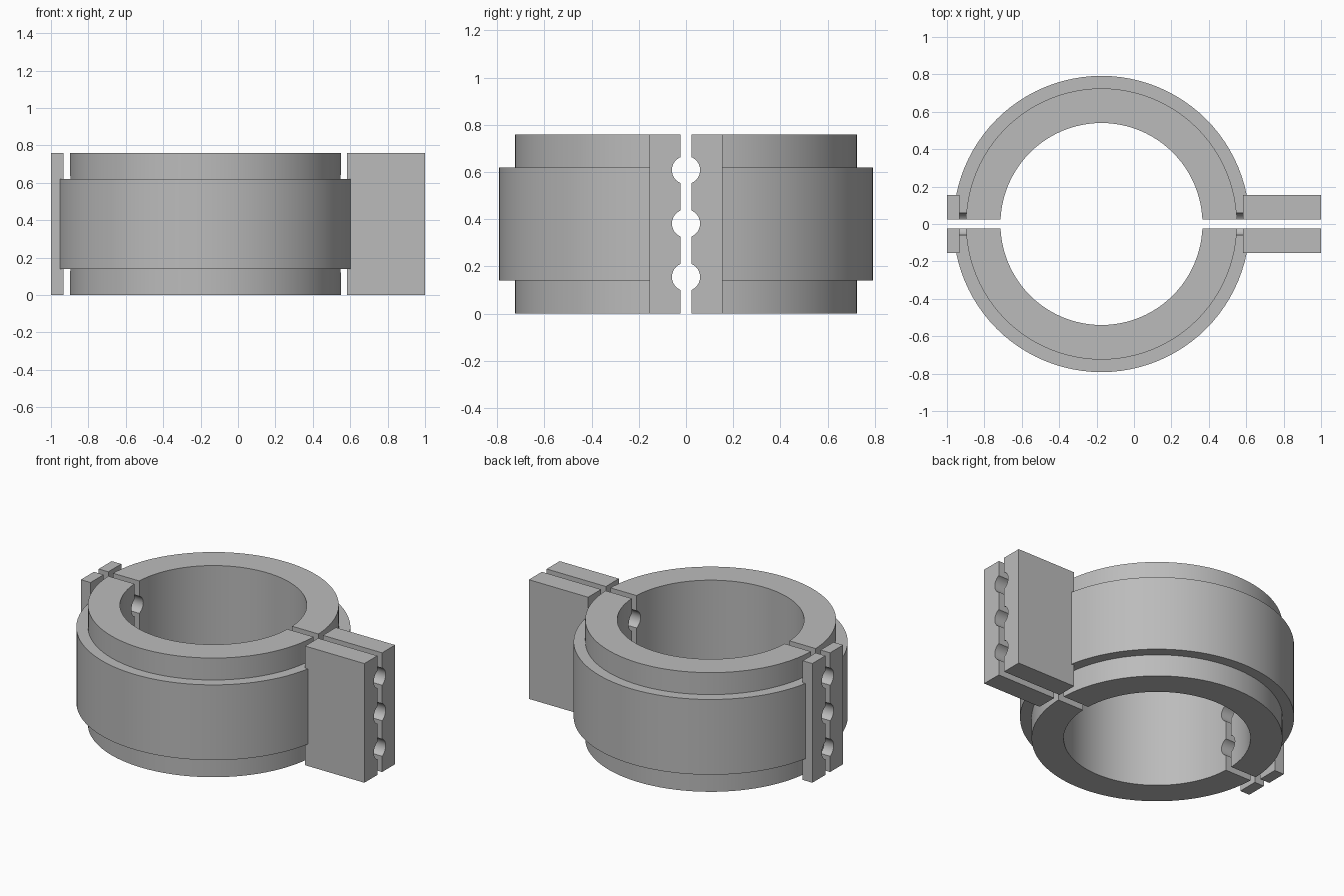
import bpy, bmesh, math
from mathutils import Matrix, Vector

cube = bpy.data.objects.get("Cube")
if cube:
    bpy.data.objects.remove(cube, do_unlink=True)

HEIGHT, STEP = 0.76, 0.14
CENTRE_X = -0.174
BORE, COLLAR, BODY = 0.54, 0.725, 0.792
GAP, FLANGE_Y = 0.024, 0.155

steel = bpy.data.materials.new("plain grey")
steel.use_nodes = True
grey = (0.5, 0.5, 0.5, 1)
steel.diffuse_color = grey
steel.node_tree.nodes["Principled BSDF"].inputs["Base Color"].default_value = grey


def finish(name, bm):
    bmesh.ops.recalc_face_normals(bm, faces=bm.faces)
    mesh = bpy.data.meshes.new(name)
    bm.to_mesh(mesh)
    bm.free()
    mesh.materials.append(steel)
    obj = bpy.data.objects.new(name, mesh)
    bpy.context.collection.objects.link(obj)
    return obj


def box(name, low, high):
    bm = bmesh.new()
    low, high = Vector(low), Vector(high)
    bmesh.ops.create_cube(bm, size=1, matrix=Matrix.Translation((low + high) / 2)
                          @ Matrix.Diagonal((*(high - low), 1)))
    return finish(name, bm)


def combine(target, tool, operation):
    mod = target.modifiers.new(tool.name, 'BOOLEAN')
    mod.operation, mod.object, mod.solver = operation, tool, 'EXACT'
    bpy.context.view_layer.update()
    graph = bpy.context.evaluated_depsgraph_get()
    mesh = bpy.data.meshes.new_from_object(target.evaluated_get(graph))
    target.modifiers.clear()
    target.data = mesh
    bpy.data.objects.remove(tool, do_unlink=True)


# Stepped ring: revolved section
bm = bmesh.new()
section = [(BORE, 0), (COLLAR, 0), (COLLAR, STEP), (BODY, STEP),
           (BODY, HEIGHT - STEP), (COLLAR, HEIGHT - STEP),
           (COLLAR, HEIGHT), (BORE, HEIGHT)]
verts = [bm.verts.new((CENTRE_X + r, 0, z)) for r, z in section]
edges = [bm.edges.new((v, verts[i - 1])) for i, v in enumerate(verts)]
bmesh.ops.spin(bm, geom=verts + edges, cent=(CENTRE_X, 0, 0), axis=(0, 0, 1),
               angle=math.tau, steps=96, use_merge=True)
bmesh.ops.remove_doubles(bm, verts=bm.verts, dist=0.0001)
half = finish("back_clamp_half", bm)

# Keep the back half, leaving the split gap
combine(half, box("split", (-2, -2, -1), (2, GAP, 2)), 'DIFFERENCE')

# Short and long bolting flanges
for name, x0, x1 in (("short_flange", -1, -0.932), ("long_flange", 0.582, 1)):
    combine(half, box(name, (x0, GAP, 0), (x1, FLANGE_Y, HEIGHT)), 'UNION')

# Three cross holes on the split line
for i in range(3):
    bm = bmesh.new()
    bmesh.ops.create_cone(bm, cap_ends=True, segments=24, radius1=0.06, radius2=0.06,
                          depth=3, matrix=Matrix.Translation((0, 0, 0.155 + 0.2265 * i))
                          @ Matrix.Rotation(math.pi / 2, 4, 'Y'))
    combine(half, finish("drill", bm), 'DIFFERENCE')

# Mirrored front half
bm = bmesh.new()
bm.from_mesh(half.data)
bmesh.ops.scale(bm, vec=(1, -1, 1), verts=bm.verts)
bmesh.ops.reverse_faces(bm, faces=bm.faces)
front = finish("front_clamp_half", bm)

# Smooth curved walls, sharp edges
for obj in (half, front):
    bpy.ops.object.select_all(action='DESELECT')
    obj.select_set(True)
    bpy.context.view_layer.objects.active = obj
    bpy.ops.object.shade_smooth_by_angle(angle=math.radians(30))
